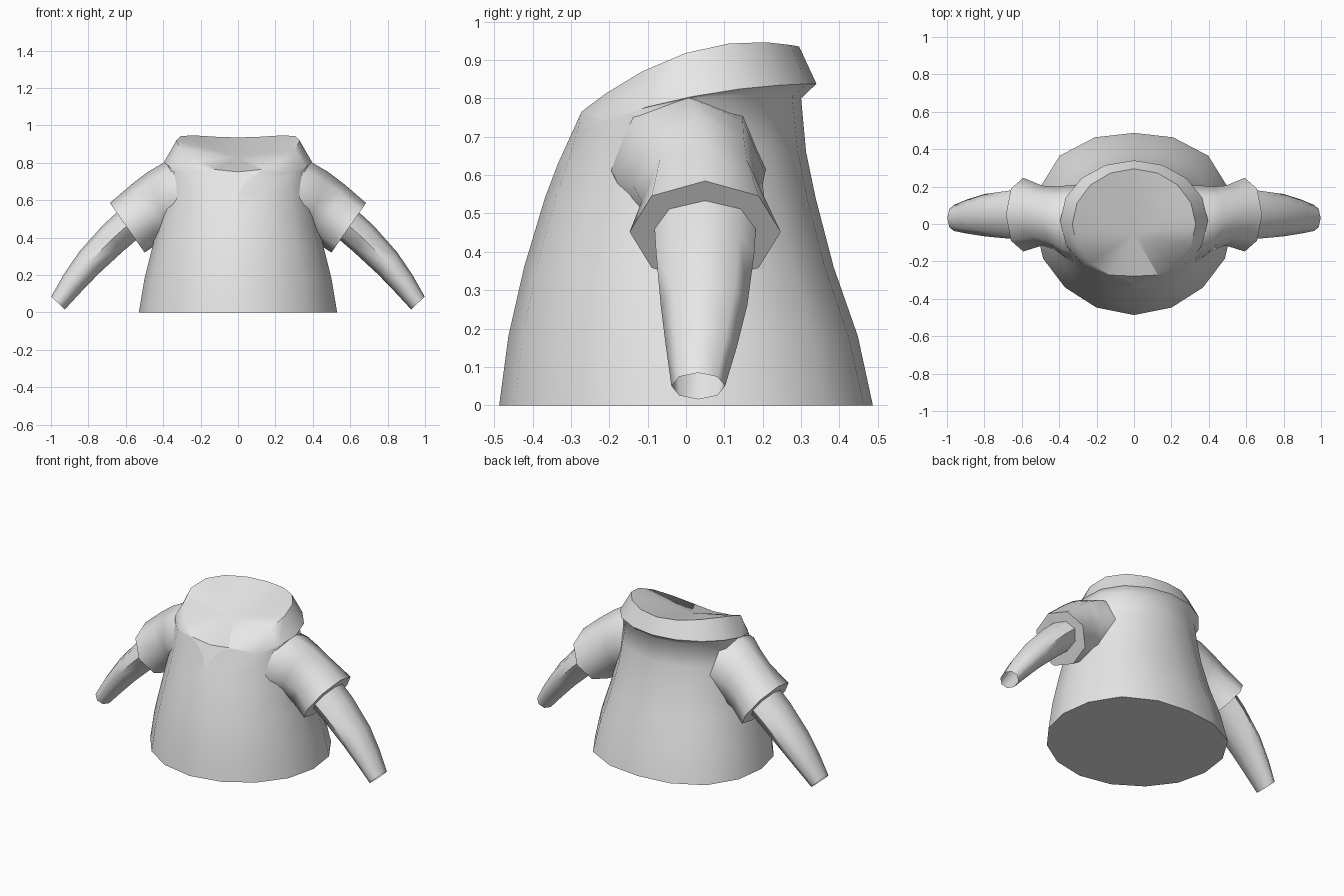
import bpy, bmesh, math
from mathutils import Vector

if "Cube" in bpy.data.objects:
    bpy.data.objects.remove(bpy.data.objects["Cube"])

grey = bpy.data.materials.new("plain grey")
grey.diffuse_color = (0.8, 0.8, 0.8, 1)
grey.use_nodes = True
grey.node_tree.nodes["Principled BSDF"].inputs["Base Color"].default_value = grey.diffuse_color


def loft(name, rings, smooth=62, open_end=False, centre=None):
    """Skin through rings of equal point count; the far end may be open or fanned."""
    bm = bmesh.new()
    rows = [[bm.verts.new(p) for p in ring] for ring in rings]
    n = len(rows[0])
    for a, b in zip(rows, rows[1:]):
        for i in range(n):
            j = (i + 1) % n
            bm.faces.new((a[i], a[j], b[j], b[i]))
    bm.faces.new(rows[0][::-1])
    if centre:
        c = bm.verts.new(centre)
        for i in range(n):
            bm.faces.new((rows[-1][i], rows[-1][(i + 1) % n], c))
    elif not open_end:
        bm.faces.new(rows[-1])
    bmesh.ops.recalc_face_normals(bm, faces=bm.faces)
    return finish(name, bm, smooth)


def finish(name, bm, smooth=None):
    mesh = bpy.data.meshes.new(name)
    bm.to_mesh(mesh)
    bm.free()
    mesh.materials.append(grey)
    ob = bpy.data.objects.new(name, mesh)
    bpy.context.collection.objects.link(ob)
    if smooth:
        bpy.ops.object.select_all(action='DESELECT')
        ob.select_set(True)
        bpy.context.view_layer.objects.active = ob
        bpy.ops.object.shade_smooth_by_angle(angle=math.radians(smooth))
    return ob


def body_ring(rx, yf, yb, zf, zs, zb, bulge=0.0, n=16):
    """Oval ring whose height bends from front (zf) over side (zs) to back (zb);
    bulge squares off the back corners."""
    pts = []
    for i in range(n):
        a = 2 * math.pi * i / n
        s = math.sin(a)
        z = zs + (zb - zf) / 2 * s + ((zb + zf) / 2 - zs) * s * s
        k = 1 + (bulge if s > 0 else -bulge / 4) * math.sin(2 * a) ** 2
        pts.append((rx * k * math.cos(a),
                    (yf + yb) / 2 + (yb - yf) / 2 * s * k, z))
    return pts


def tube_ring(side, x, y, z, half_w, half_h, tilt, n=8):
    """Ring across a sleeve, tilted outwards by the given angle."""
    t = math.radians(tilt)
    up = Vector((math.sin(t), 0, math.cos(t)))
    pts = []
    for i in range(n):
        a = 2 * math.pi * i / n
        p = Vector((x, y + half_w * math.sin(a), z)) + up * half_h * math.cos(a)
        pts.append((side * p.x, p.y, p.z))
    return pts


# Shirt body with turned-down collar and shallow filled neck
body = loft("shirt_body", [
    body_ring(0.53, -0.487, 0.487, 0, 0, 0, 0.06),
    body_ring(0.50, -0.463, 0.448, 0.18, 0.18, 0.18, 0.05),
    body_ring(0.455, -0.422, 0.385, 0.36, 0.36, 0.36, 0.04),
    body_ring(0.415, -0.368, 0.338, 0.54, 0.54, 0.54, 0.03),
    body_ring(0.402, -0.330, 0.313, 0.64, 0.66, 0.66, 0.02),
    body_ring(0.385, -0.308, 0.300, 0.70, 0.795, 0.80),
    body_ring(0.395, -0.305, 0.340, 0.712, 0.805, 0.838),
    body_ring(0.33, -0.297, 0.295, 0.745, 0.918, 0.935),
], centre=(0, -0.05, 0.83))

# Shallow V-shaped neck recess
bm = bmesh.new()
for p in [(0, -0.363, 0.565), (-0.17, -0.268, 0.775), (0.17, -0.268, 0.775),
          (0, -0.278, 0.76), (-0.17, -0.6, 0.775), (0.17, -0.6, 0.775),
          (0, -0.6, 0.565)]:
    bm.verts.new(p)
bmesh.ops.convex_hull(bm, input=bm.verts)
cutter = finish("neck_cutter", bm)
cutter.hide_render = True
cutter.hide_set(True)
cut = body.modifiers.new("neck recess", 'BOOLEAN')
cut.operation = 'DIFFERENCE'
cut.solver = 'EXACT'
cut.object = cutter

for side, word in ((1, "right"), (-1, "left")):
    # Short outer sleeve with flared hem
    loft(word + "_short_sleeve", [
        tube_ring(side, 0.25, 0.00, 0.63, 0.21, 0.195, 5),
        tube_ring(side, 0.355, 0.008, 0.605, 0.198, 0.20, 12),
        tube_ring(side, 0.42, 0.03, 0.575, 0.170, 0.187, 19),
        tube_ring(side, 0.49, 0.045, 0.532, 0.160, 0.172, 27),
        tube_ring(side, 0.592, 0.05, 0.452, 0.197, 0.162, 35),
    ])
    # Long tapering inner sleeve, open at the cuff
    loft(word + "_long_sleeve", [
        tube_ring(side, 0.54, 0.05, 0.51, 0.135, 0.092, 33),
        tube_ring(side, 0.67, 0.05, 0.395, 0.128, 0.088, 38),
        tube_ring(side, 0.80, 0.047, 0.262, 0.113, 0.078, 42),
        tube_ring(side, 0.89, 0.04, 0.15, 0.092, 0.065, 44),
        tube_ring(side, 0.962, 0.032, 0.05, 0.070, 0.050, 46),
    ], open_end=True)
